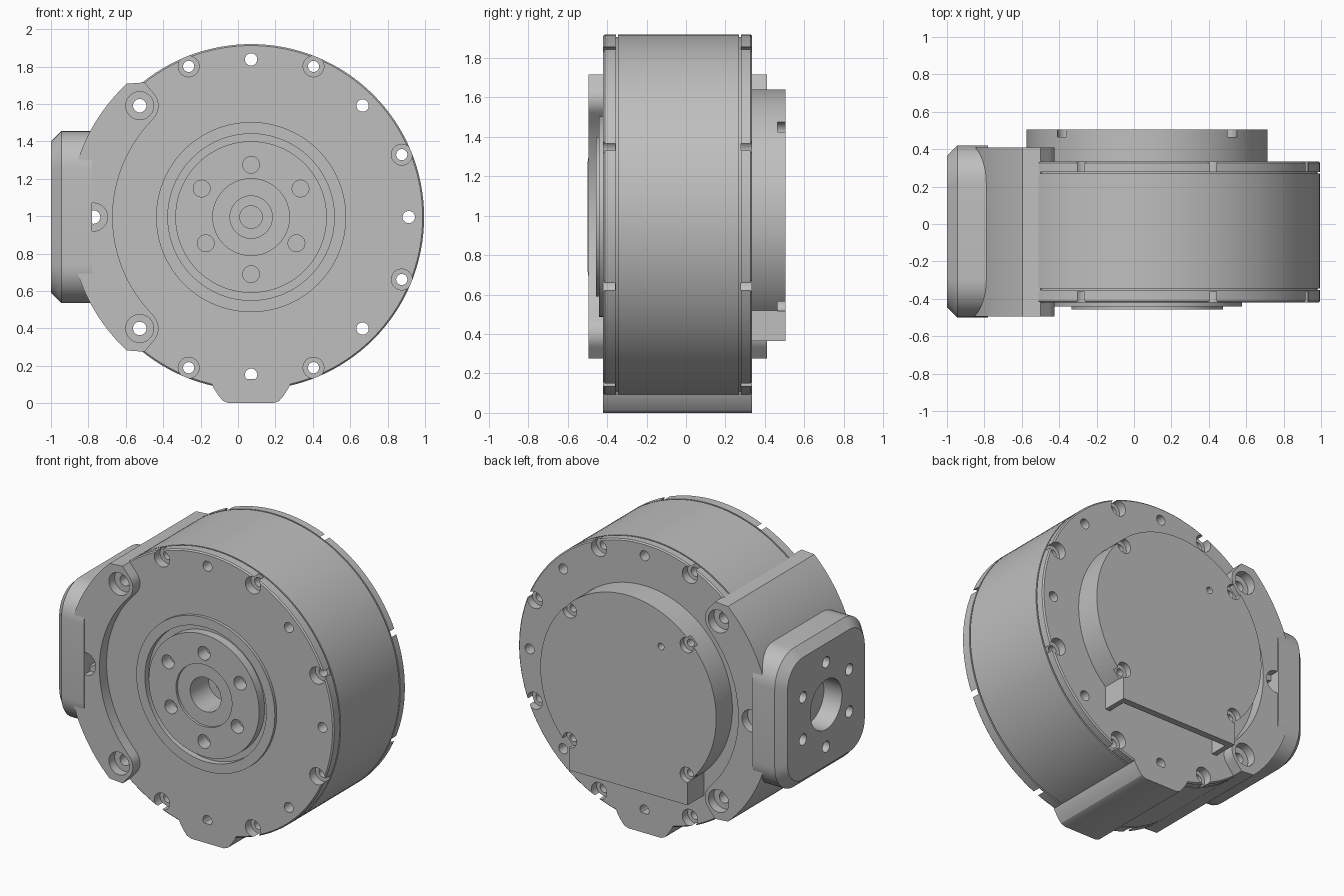
import bpy, bmesh
from math import cos, sin, radians

if "Cube" in bpy.data.objects:
    bpy.data.objects.remove(bpy.data.objects["Cube"])

CX, CZ = 0.07, 0.995      # drum axis
FY = -0.04                # side flange centre in y

grey = bpy.data.materials.new("plain grey")
grey.use_nodes = True
grey.diffuse_color = (0.52, 0.52, 0.52, 1)
bsdf = next(n for n in grey.node_tree.nodes if n.type == "BSDF_PRINCIPLED")
bsdf.inputs["Base Color"].default_value = grey.diffuse_color
bsdf.inputs["Roughness"].default_value = 0.6


def arc(c, r, a, b, n):
    """Points on an arc from angle a to b in degrees."""
    steps = [radians(a + (b - a) * i / n) for i in range(n + 1)]
    return [(c[0] + r * cos(t), c[1] + r * sin(t)) for t in steps]


def polar(r, angle, c=(CX, CZ)):
    return arc(c, r, angle, angle, 1)[0]


def lathe(c, profile, n=24):
    """Sections of a turned shape: profile is (radius, depth) pairs."""
    return [(arc(c, r, 0, 360, n)[:-1], d) for r, d in profile]


def prism(outline, a, b):
    return [(outline, a), (outline, b)]


def solid(name, shapes, axis="Y"):
    """Loft every shape through its sections and close both ends."""
    bm = bmesh.new()
    for sections in shapes:
        rings = []
        for pts, d in sections:
            rings.append([bm.verts.new((u, d, v) if axis == "Y" else (d, u, v)) for u, v in pts])
        n = len(rings[0])
        for lo, hi in zip(rings, rings[1:]):
            for i in range(n):
                j = (i + 1) % n
                bm.faces.new((lo[i], lo[j], hi[j], hi[i]))
        bm.faces.new(rings[0])
        bm.faces.new(rings[-1])
    bmesh.ops.recalc_face_normals(bm, faces=bm.faces)
    mesh = bpy.data.meshes.new(name)
    bm.to_mesh(mesh)
    bm.free()
    mesh.materials.append(grey)
    obj = bpy.data.objects.new(name, mesh)
    bpy.context.collection.objects.link(obj)
    return obj


def activate(obj):
    bpy.ops.object.select_all(action="DESELECT")
    obj.select_set(True)
    bpy.context.view_layer.objects.active = obj


def cut(obj, cutter):
    mod = obj.modifiers.new("holes", "BOOLEAN")
    mod.operation = "DIFFERENCE"
    mod.solver = "EXACT"
    mod.object = cutter
    activate(obj)
    bpy.ops.object.modifier_apply(modifier=mod.name)


# Drum with grooves, turned front hub and centre bore
drum = solid("drum_housing", [lathe((CX, CZ), [
    (0.06, -0.10), (0.06, -0.25), (0.113, -0.25), (0.113, -0.44), (0.205, -0.44),
    (0.205, -0.457), (0.405, -0.457), (0.405, -0.40), (0.445, -0.40), (0.445, -0.44),
    (0.508, -0.44), (0.508, -0.42), (0.917, -0.42), (0.925, -0.412), (0.925, -0.354),
    (0.912, -0.354), (0.912, -0.345), (0.925, -0.345), (0.925, 0.27), (0.912, 0.27),
    (0.912, 0.279), (0.925, 0.279), (0.925, 0.327), (0.917, 0.335)], 128)])

# Side bracket clasping the drum
outline = arc((CX, CZ), 0.975, 133, 227, 40)
outline += [(-0.5, 0.275)] + arc((-0.525, 0.4), 0.1, -45, 45, 10)
outline += arc((CX, CZ), 0.74, 223, 137, 36)
outline += arc((-0.525, 1.59), 0.1, -45, 45, 10) + [(-0.5, 1.715)]
bracket = solid("side_bracket", [prism(outline, -0.495, 0.41)])


# Side flange with rounded corners and a chamfered face
def rounded(half, r):
    pts = []
    for k, (sx, sz) in enumerate([(1, 1), (-1, 1), (-1, -1), (1, -1)]):
        c = (FY + sx * (half - r), CZ + sz * (half - r))
        pts += arc(c, r, 90 * k, 90 * k + 90, 10)
    return pts


flange = solid("side_flange", [[(rounded(0.405, 0.16), -1.0), (rounded(0.46, 0.2), -0.945),
                                (rounded(0.46, 0.2), -0.78)]], "X")

# Rear cover with a square connector mouth at the bottom
outline = arc((CX, CZ), 0.645, -47.6, 227.6, 90)
outline += [(CX - 0.435, 0.365), (CX + 0.435, 0.365)]
cover = solid("rear_cover", [prism(outline, 0.33, 0.505)])

# Foot rib under the drum
foot = solid("foot_rib", [prism([(-0.15, 0.13), (-0.13, 0.08), (-0.1, 0.035), (-0.08, 0.012),
                                 (-0.05, 0), (0.19, 0), (0.22, 0.012), (0.24, 0.035),
                                 (0.27, 0.08), (0.29, 0.13)], -0.42, 0.335)])

# Housing holes: plain, counterbored and hub screw holes
holes = []
for k in range(8):
    if k not in (3, 4, 5):
        holes.append(lathe(polar(0.843, 45 * k), [(0.033, -0.6), (0.033, 0.6)]))
    if k not in (3, 4):
        holes.append(lathe(polar(0.872, 45 * k + 22.5), [
            (0.056, -0.6), (0.056, -0.36), (0.03, -0.36), (0.03, 0.28), (0.056, 0.28), (0.056, 0.6)]))
for k in range(6):
    r = 0.28 if k % 2 else 0.305
    holes.append(lathe(polar(r, 30 + 60 * k), [(0.045, -0.6), (0.045, -0.37)]))
bracket_holes = [lathe(polar(0.842, a), [
    (0.075, -0.6), (0.075, -0.435), (0.036, -0.435), (0.036, 0.35), (0.075, 0.35), (0.075, 0.6)])
    for a in (135, 180, 225)]
drum_cutter = solid("drum_cutter", holes + bracket_holes)
bracket_cutter = solid("bracket_cutter", bracket_holes)

# Flange centre bore and bolt circle
bolts = [lathe((FY, CZ), [(0.165, -1.1), (0.165, -0.868)], 48)]
bolts += [lathe(polar(0.28, 30 + 60 * k, (FY, CZ)), [(0.037, -1.1), (0.037, -0.87)]) for k in range(6)]
flange_cutter = solid("flange_cutter", bolts, "X")

# Cover screw bores, pin hole and connector mouth
bores = [lathe((CX + sx * 0.43, CZ + sz * 0.43), [(0.025, 0.4), (0.025, 0.465), (0.05, 0.465), (0.05, 0.6)])
         for sx in (-1, 1) for sz in (-1, 1)]
bores.append(lathe((CX - 0.24, CZ + 0.37), [(0.022, 0.42), (0.022, 0.6)]))
bores.append(prism([(CX - 0.4, 0.3), (CX + 0.4, 0.3), (CX + 0.4, 0.62), (CX - 0.4, 0.62)], 0.3, 0.46))
cover_cutter = solid("cover_cutter", bores)

for part, cutter in [(drum, drum_cutter), (bracket, bracket_cutter), (bracket, flange_cutter),
                     (flange, flange_cutter), (cover, cover_cutter)]:
    cut(part, cutter)
for cutter in (drum_cutter, bracket_cutter, flange_cutter, cover_cutter):
    bpy.data.objects.remove(cutter)

for part in (drum, bracket, flange, cover, foot):
    activate(part)
    bpy.ops.object.shade_smooth_by_angle(angle=radians(25))
